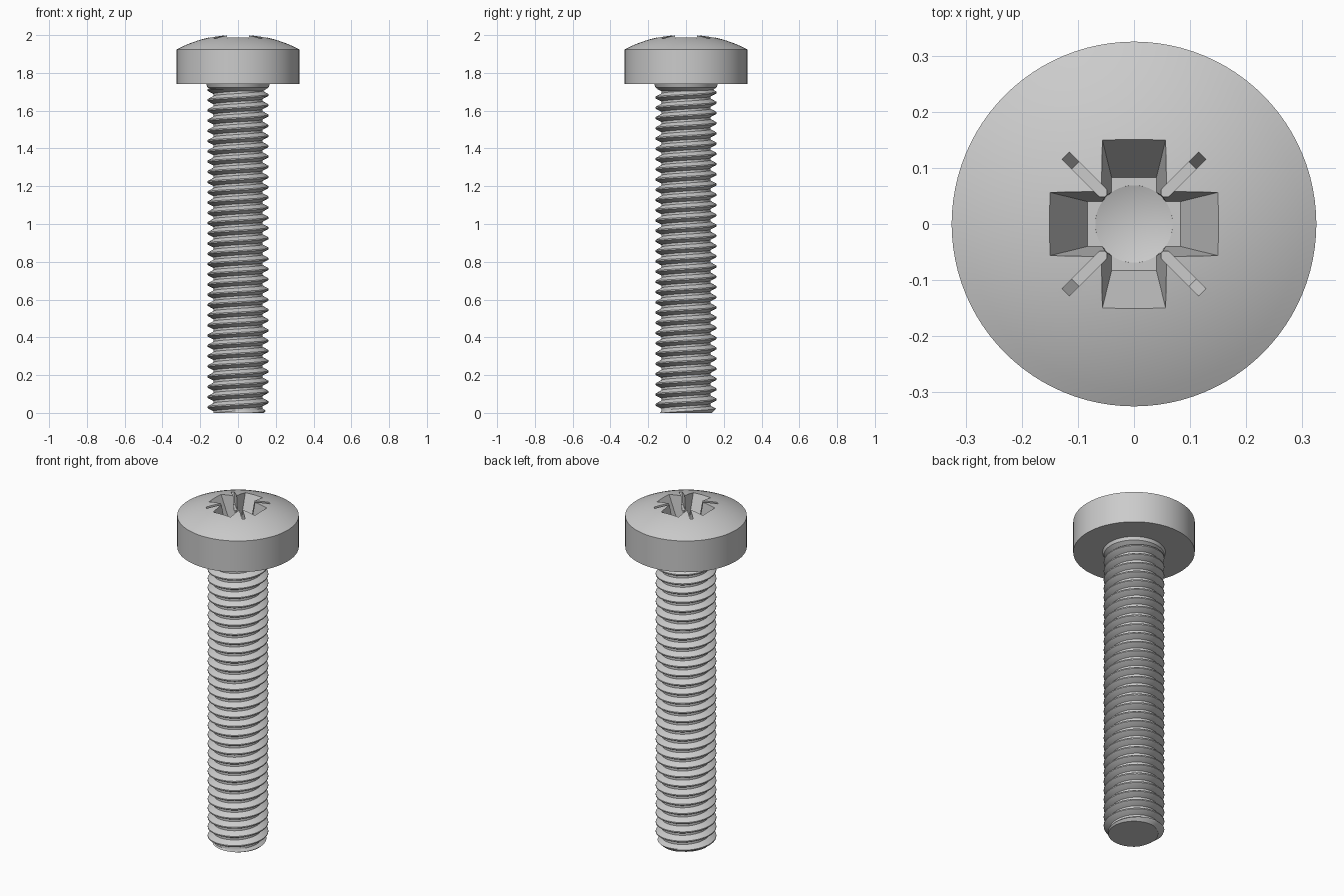
import bpy, bmesh, math
from math import pi, cos, sin, sqrt

if "Cube" in bpy.data.objects:
    bpy.data.objects.remove(bpy.data.objects["Cube"])


def make_object(name, bm):
    bmesh.ops.recalc_face_normals(bm, faces=bm.faces[:])
    mesh = bpy.data.meshes.new(name)
    bm.to_mesh(mesh)
    bm.free()
    ob = bpy.data.objects.new(name, mesh)
    bpy.context.collection.objects.link(ob)
    return ob


def lathe(name, profile, steps):
    # profile of (radius, z) that starts and ends on the axis
    bm = bmesh.new()
    vs = [bm.verts.new((r, 0, z)) for r, z in profile]
    es = [bm.edges.new(p) for p in zip(vs, vs[1:])]
    bmesh.ops.spin(bm, geom=vs + es, cent=(0, 0, 0), axis=(0, 0, 1),
                   angle=2 * pi, steps=steps, use_duplicate=False)
    bmesh.ops.remove_doubles(bm, verts=bm.verts[:], dist=1e-5)
    return make_object(name, bm)


def tapered_box(name, low, high, z0, z1, angle):
    # low / high are (half length, half width)
    bm = bmesh.new()
    bmesh.ops.create_cube(bm, size=2)
    for v in bm.verts:
        a, b = high if v.co.z > 0 else low
        x, y = v.co.x * a, v.co.y * b
        v.co = (x * cos(angle) - y * sin(angle),
                x * sin(angle) + y * cos(angle), z1 if v.co.z > 0 else z0)
    return make_object(name, bm)


def activate(ob):
    bpy.ops.object.select_all(action='DESELECT')
    ob.select_set(True)
    bpy.context.view_layer.objects.active = ob


# Domed head with a short neck below it
R, APEX, HEAD_R = 0.70, 2.0043, 0.325
dome = [(HEAD_R * (1 - i / 12), APEX - R + sqrt(R * R - (HEAD_R * (1 - i / 12)) ** 2))
        for i in range(13)]
head = lathe("head", [(0, 1.705), (0.135, 1.705), (0.161, 1.722), (0.168, 1.74),
                      (HEAD_R, 1.74)] + dome, 96)

# Cross recess: two tapered arms, two thin diagonal slots, conical centre
cutters = [tapered_box("arm_cutter", (0.083, 0.040), (0.181, 0.064), 1.85, 2.05, a)
           for a in (0, pi / 2)]
cutters += [tapered_box("slot_cutter", (0.148, 0.009), (0.198, 0.009), 1.92, 2.05, a)
            for a in (pi / 4, 3 * pi / 4)]
cutters.append(lathe("centre_cutter", [(0, 1.825), (0.069, 1.849), (0.074, 2.05), (0, 2.05)], 48))
activate(head)
for c in cutters:
    c.hide_render = True
    mod = head.modifiers.new("recess", 'BOOLEAN')
    mod.operation, mod.solver, mod.object = 'DIFFERENCE', 'EXACT', c
    bpy.ops.object.modifier_apply(modifier=mod.name)
for c in cutters:
    bpy.data.objects.remove(c)
activate(head)
bpy.ops.object.shade_smooth_by_angle(angle=math.radians(20))

# Threaded shank: a profile swept along a right-hand helix
PITCH, N, TOP = 0.0542, 64, 1.715
section = [(0.0, 0.130), (0.22, 0.130), (0.48, 0.158), (0.54, 0.162), (0.66, 0.162), (0.72, 0.158)]
K = len(section)
bm = bmesh.new()
rows = []
for j in range(N * 36):
    t = 2 * pi * j / N
    rows.append([bm.verts.new((r * cos(t), r * sin(t), PITCH * (j / N + f - 2.55)))
                 for f, r in section])
for j in range(len(rows) - N - 1):
    a = rows[j] + [rows[j + N][0]]
    b = rows[j + 1] + [rows[j + N + 1][0]]
    for k in range(K):
        bm.faces.new((a[k], b[k], b[k + 1], a[k + 1]))
for z, n in ((0, -1), (TOP, 1)):
    bmesh.ops.bisect_plane(bm, geom=bm.verts[:] + bm.edges[:] + bm.faces[:],
                           plane_co=(0, 0, z), plane_no=(0, 0, n), clear_outer=True)
bmesh.ops.delete(bm, geom=[v for v in bm.verts if not v.link_faces], context='VERTS')
# chamfered tip, then close both ends
for v in bm.verts:
    r = sqrt(v.co.x ** 2 + v.co.y ** 2)
    s = min(1, (0.137 + v.co.z) / r)
    v.co.x *= s
    v.co.y *= s
for z in (0, TOP):
    rim = [e for e in bm.edges if e.is_boundary and all(abs(v.co.z - z) < 1e-4 for v in e.verts)]
    bmesh.ops.contextual_create(bm, geom=rim)
shank = make_object("threaded_shank", bm)
activate(shank)
bpy.ops.object.shade_smooth_by_angle(angle=math.radians(30))
